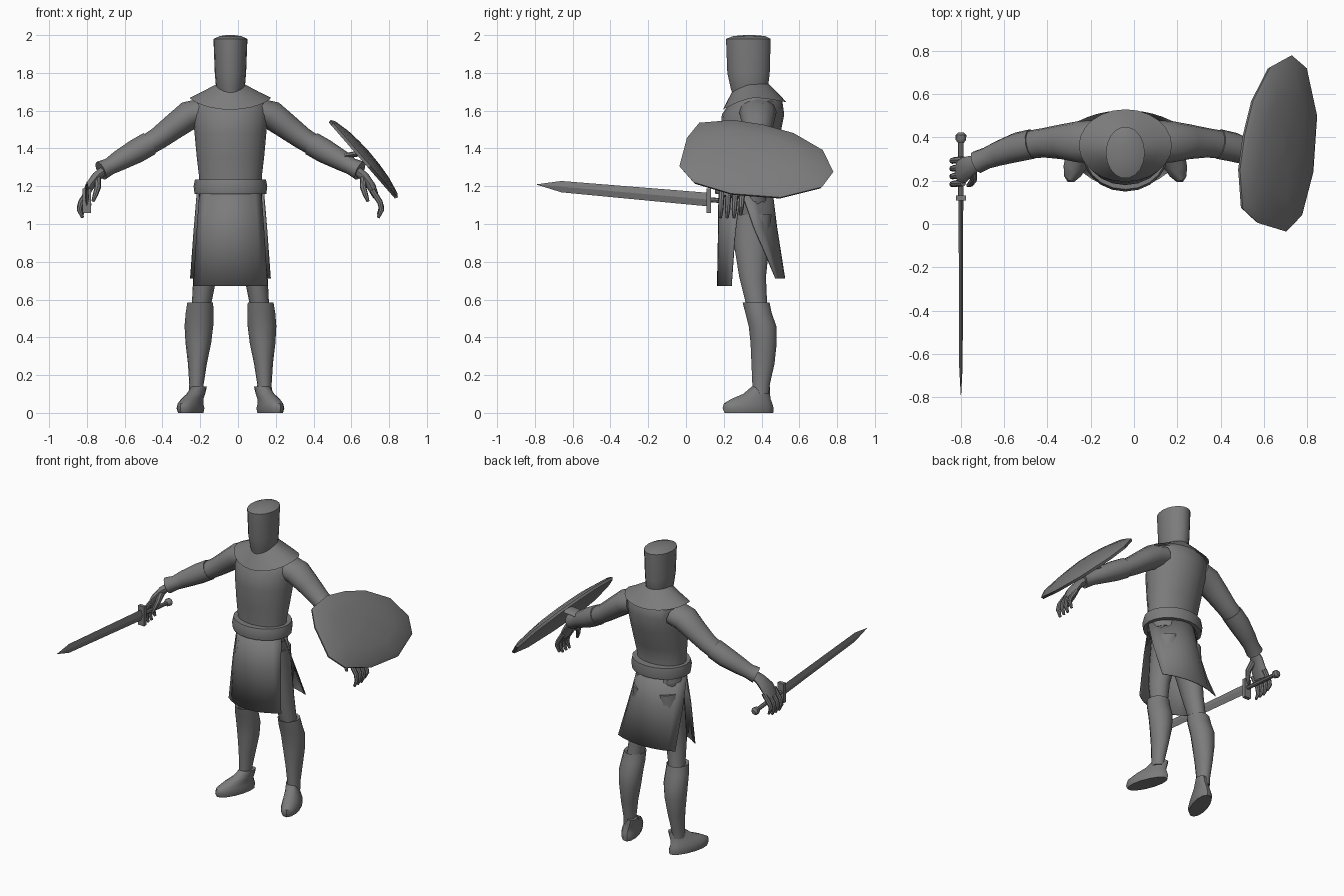
import bpy, bmesh, math
from mathutils import Vector

CX = -0.04  # middle of the body in x
steel = bpy.data.materials.new("dark_grey")
steel.diffuse_color = (0.2, 0.2, 0.2, 1)


def finish(name, bm, angle=40, closed=True):
    if closed:
        bmesh.ops.recalc_face_normals(bm, faces=bm.faces)
    me = bpy.data.meshes.new(name)
    bm.to_mesh(me)
    bm.free()
    me.materials.append(steel)
    ob = bpy.data.objects.new(name, me)
    bpy.context.collection.objects.link(ob)
    bpy.context.view_layer.objects.active = ob
    ob.select_set(True)
    bpy.ops.object.shade_smooth_by_angle(angle=math.radians(angle))
    ob.select_set(False)
    return ob


def skin(name, rings, caps=True, angle=40):
    """Bridge rings of points into a surface."""
    bm = bmesh.new()
    vs = [[bm.verts.new(p) for p in r] for r in rings]
    n = len(vs[0])
    for a, b in zip(vs, vs[1:]):
        for i in range(n):
            bm.faces.new((a[i], a[(i + 1) % n], b[(i + 1) % n], b[i]))
    if caps:
        bm.faces.new(vs[0][::-1])
        bm.faces.new(vs[-1])
    return finish(name, bm, angle)


def slices(name, rows, n=16, cx=CX, shear=0, m=1, **kw):
    """Stack of flat ovals: (z, half width, y front, y back[, x offset])."""
    rings = []
    for z, w, y0, y1, *dx in rows:
        ring = []
        for i in range(n):
            t = 2 * math.pi * i / n
            y = (y0 + y1) / 2 + (y1 - y0) / 2 * math.sin(t)
            x = (dx[0] if dx else 0) + w * math.cos(t) + shear * (y - 0.35)
            ring.append((cx + m * x, y, z))
        rings.append(ring)
    return skin(name, rings, **kw)


def limb(name, pts, m=1, n=12, **kw):
    """Tube along points: (x, y, z, half size along y, half size across)."""
    P = [Vector(p[:3]) for p in pts]
    rings = []
    for k, p in enumerate(pts):
        t = (P[min(k + 1, len(P) - 1)] - P[max(k - 1, 0)]).normalized()
        ref = Vector((1, 0, 0)) if abs(t.y) > 0.9 else Vector((0, 1, 0))
        u = (ref - t * ref.dot(t)).normalized()
        v = t.cross(u)
        ring = []
        for i in range(n):
            a = 2 * math.pi * i / n
            q = P[k] + u * p[3] * math.cos(a) + v * p[4] * math.sin(a)
            ring.append((q.x if m == 1 else 2 * CX - q.x, q.y, q.z))
        rings.append(ring)
    return skin(name, rings, **kw)


# Torso, neck and flat-topped helmet
slices("tunic", [(1.12, .165, .20, .45), (1.25, .166, .20, .43), (1.35, .178, .19, .46),
                 (1.48, .19, .18, .50), (1.58, .2, .19, .52), (1.65, .195, .24, .51),
                 (1.69, .14, .26, .48), (1.71, .07, .28, .44)], n=20)
slices("helmet", [(1.62, .03, .25, .36), (1.67, .055, .25, .41), (1.72, .076, .235, .435),
                  (1.80, .083, .217, .445), (1.98, .09, .21, .45), (1.995, .055, .25, .42),
                  (2.0, .02, .31, .36)], n=18)

# Cape collar with a low point at the front
N = 24
rings = []
for w, y0, y1, zs, zf, zb in ((.215, .195, .53, 1.668, 1.605, 1.645),
                              (.15, .215, .50, 1.70, 1.645, 1.68),
                              (.075, .245, .44, 1.74, 1.70, 1.74)):
    ring = []
    for i in range(N):
        t = 2 * math.pi * i / N
        s = math.sin(t)
        z = zs + ((zf if s < 0 else zb) - zs) * abs(s) ** 1.5
        ring.append((CX + w * math.cos(t), (y0 + y1) / 2 + (y1 - y0) / 2 * s, z))
    rings.append(ring)
skin("collar", rings, caps=False)

# Belt
slices("belt", [(1.16, .17, .19, .45), (1.16, .19, .155, .48), (1.20, .195, .15, .485),
                (1.235, .188, .16, .48), (1.235, .165, .20, .44)], n=20)

# Hips under the skirt
slices("hips", [(0.93, .09, .26, .43), (1.0, .15, .24, .45), (1.14, .16, .21, .45)])


# Front and back skirt panels
def panel(name, rows, n=10):
    bm = bmesh.new()
    grid = []
    for z, w, yc, ye in rows:
        grid.append([bm.verts.new((CX + w * s, yc + (ye - yc) * abs(s) ** 2.2, z))
                     for s in (2 * i / n - 1 for i in range(n + 1))])
    for a, b in zip(grid, grid[1:]):
        for i in range(n):
            bm.faces.new((a[i], a[i + 1], b[i + 1], b[i]))
    ob = finish(name, bm, closed=False)
    mod = ob.modifiers.new("thickness", "SOLIDIFY")
    mod.thickness, mod.offset = 0.006, 0


panel("skirt_front", [(1.18, .162, .175, .29), (.95, .178, .172, .26), (.672, .195, .167, .24)])
panel("skirt_back", [(1.18, .175, .455, .29), (.98, .192, .48, .36), (.712, .212, .522, .475)])

# Arms, legs, hands and feet, mirrored
for side, m in (("left", 1), ("right", -1)):
    limb(side + "_arm", [(-.19, .38, 1.595, .10, .07), (-.26, .38, 1.575, .095, .077),
                         (-.34, .38, 1.515, .08, .068), (-.42, .375, 1.455, .068, .06),
                         (-.50, .365, 1.405, .064, .055), (-.60, .33, 1.35, .055, .045),
                         (-.72, .287, 1.28, .035, .03)], m)
    limb(side + "_cuff", [(-.47, .37, 1.425, .069, .064), (-.54, .355, 1.385, .068, .064),
                          (-.63, .325, 1.335, .057, .054), (-.68, .305, 1.305, .05, .045),
                          (-.726, .285, 1.282, .053, .052)], m)
    limb(side + "_palm", [(-.70, .29, 1.29, .03, .026), (-.75, .272, 1.25, .045, .026),
                          (-.785, .25, 1.20, .06, .025), (-.81, .243, 1.145, .06, .017)], m, n=10)
    for k in range(4):
        y = .19 + .036 * k
        d = .015 * (k == 3)
        limb(f"{side}_finger_{k + 1}", [(-.79, y, 1.18, .016, .016), (-.832, y - .004, 1.115, .015, .015),
                                        (-.84, y - .006, 1.075 + d, .014, .014),
                                        (-.822, y - .008, 1.033 + d, .008, .008)], m, n=8)
    limb(side + "_thumb", [(-.745, .25, 1.24, .024, .02), (-.742, .205, 1.195, .018, .017),
                           (-.755, .185, 1.155, .014, .014), (-.768, .178, 1.12, .008, .008)], m, n=8)

    slices(side + "_thigh", [(.50, .05, .33, .44, -.165), (.60, .053, .31, .43, -.15),
                             (.72, .062, .28, .425, -.135), (.90, .075, .25, .445, -.10),
                             (1.05, .075, .245, .455, -.085)], m=m, n=14)
    slices(side + "_shin_guard", [(.10, .04, .35, .44, -.18), (.15, .038, .35, .445, -.18),
                                  (.26, .05, .345, .47, -.175), (.37, .068, .34, .482, -.17),
                                  (.46, .076, .33, .48, -.167), (.53, .074, .312, .455, -.163),
                                  (.585, .068, .298, .444, -.16), (.575, .052, .32, .43, -.155)],
           m=m, n=14)
    slices(side + "_foot", [(0, .056, .20, .465, -.205), (.025, .062, .19, .467, -.205),
                            (.05, .056, .197, .46, -.205), (.075, .05, .24, .45, -.2),
                            (.10, .044, .30, .447, -.19), (.14, .039, .348, .445, -.18)],
           m=m, n=14, shear=.3)

# Sword: blade, guard, grip and pommel along one slanted line
SX = -.80


def sz(y):
    return 1.13 - .088 * (y - .11)


rings = []
for y, h, w in ((.12, .036, .011), (-.66, .03, .008), (-.79, .001, .001)):
    z = sz(y)
    rings.append([(SX, y, z + h), (SX + w, y, z), (SX, y, z - h), (SX - w, y, z)])
skin("sword_blade", rings, angle=25)
bm = bmesh.new()
bmesh.ops.create_cube(bm, size=1)
for v in bm.verts:
    s = 1 + .5 * v.co.y
    v.co = (SX + v.co.x * .045, .12 + v.co.y * .024, sz(.12) - .005 + v.co.z * .13)
finish("sword_guard", bm, 25)
limb("sword_grip", [(SX, y, sz(y), .013, .013) for y in (.12, .25, .39)], n=8)
limb("sword_pommel", [(SX, y, sz(y), r, r) for y, r in
                      ((.375, .013), (.388, .024), (.41, .025), (.422, .014))], n=8)

# Shield: oblong faceted outline (y, z) on a slanted plane, gently domed
outline = [(-.035, 1.31), (.005, 1.46), (.07, 1.54), (.25, 1.555), (.41, 1.53), (.57, 1.485),
           (.725, 1.395), (.78, 1.28), (.72, 1.20), (.5, 1.145), (.24, 1.165), (.04, 1.225)]
mid = Vector((0.36, 1.355))
nrm = Vector((.755, 0, .656))


def shield_ring(f, off):
    out = []
    for y, z in outline:
        y, z = mid.x + (y - mid.x) * f, mid.y + (z - mid.y) * f
        out.append(Vector((.49 + (1.56 - z) * .87, y, z)) + nrm * off)
    return out


skin("shield", [shield_ring(f, o) for f, o in
                ((.02, .005), (.5, .0), (.85, -.012), (.98, -.022), (1, -.006), (.92, .008),
                 (.6, .027), (.3, .035), (.02, .038))])
# Strap between the forearm and the shield
limb("shield_strap", [(.56, .32, 1.36, .05, .015), (.655, .33, 1.375, .05, .015)], n=8)
